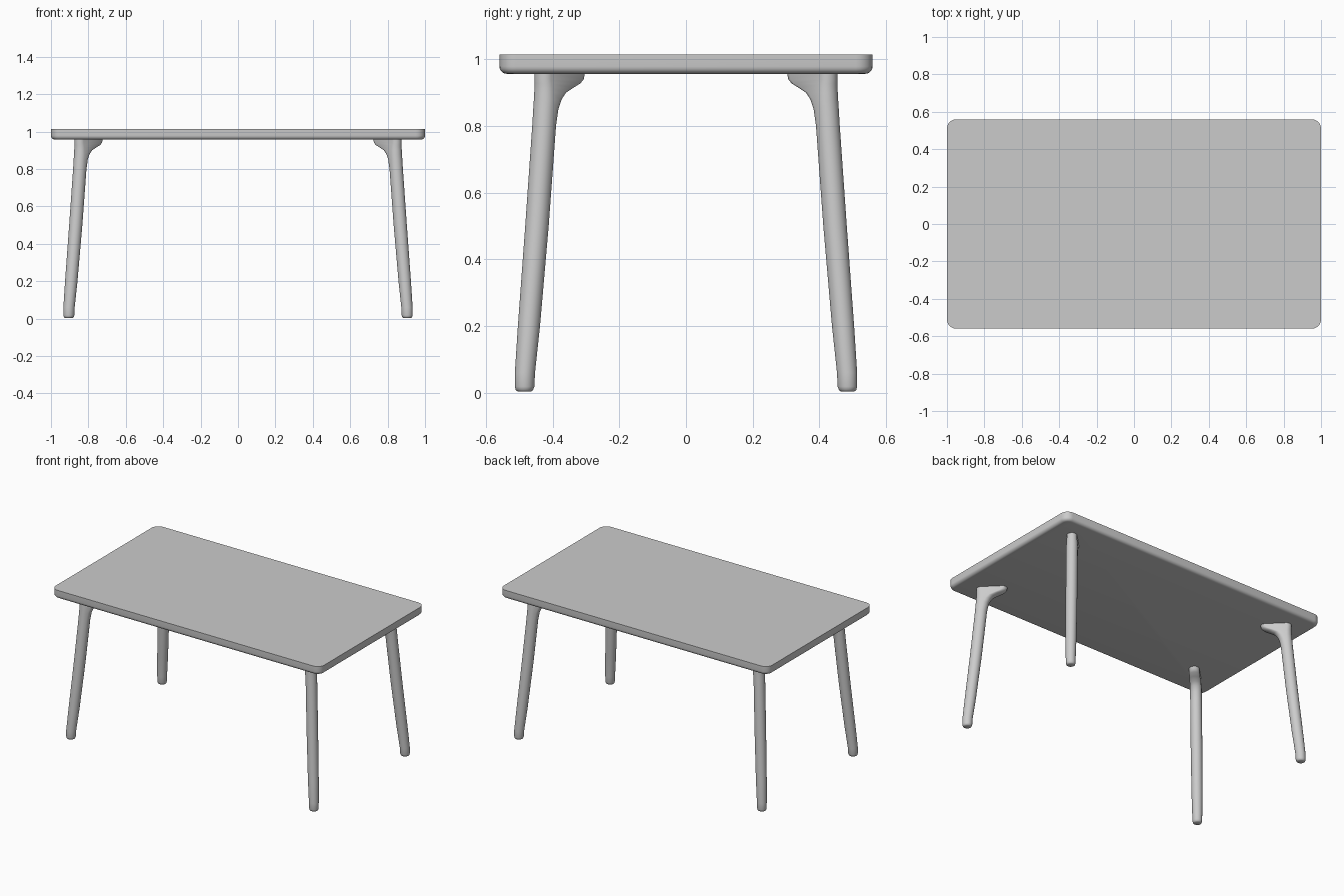
import bpy, bmesh, math
from mathutils import Vector

cube = bpy.data.objects.get("Cube")
if cube:
    bpy.data.objects.remove(cube, do_unlink=True)

GREY = (0.6, 0.6, 0.6, 1)
grey = bpy.data.materials.new("light grey")
grey.use_nodes = True
grey.diffuse_color = GREY
grey.node_tree.nodes["Principled BSDF"].inputs["Base Color"].default_value = GREY


def add_object(name, bm, angle):
    bmesh.ops.recalc_face_normals(bm, faces=bm.faces)
    mesh = bpy.data.meshes.new(name)
    bm.to_mesh(mesh)
    bm.free()
    mesh.materials.append(grey)
    obj = bpy.data.objects.new(name, mesh)
    bpy.context.collection.objects.link(obj)
    bpy.ops.object.select_all(action="DESELECT")
    obj.select_set(True)
    bpy.context.view_layer.objects.active = obj
    bpy.ops.object.shade_smooth_by_angle(angle=math.radians(angle))
    return obj


# Table top: slab with rounded corners and a softened lower rim
UNDERSIDE, SURFACE = 0.957, 1.015
bm = bmesh.new()
bmesh.ops.create_cube(bm, size=1)
for v in bm.verts:
    v.co = Vector((v.co.x * 2, v.co.y * 1.12, SURFACE if v.co.z > 0 else UNDERSIDE))
uprights = [e for e in bm.edges if abs(e.verts[0].co.z - e.verts[1].co.z) > 0.01]
bmesh.ops.bevel(bm, geom=uprights, offset=0.05, segments=6, profile=0.5, affect="EDGES")
rim = [e for e in bm.edges if all(v.co.z < UNDERSIDE + 0.001 for v in e.verts)]
bmesh.ops.bevel(bm, geom=rim, offset=0.022, segments=5, profile=0.5, affect="EDGES")
add_object("table_top", bm, 40)

# Leg profile: height, outer edge, inner edge, half width
PROFILE = [
    (0.003, 0.505, 0.465, 0.020),
    (0.007, 0.511, 0.459, 0.026),
    (0.018, 0.514, 0.455, 0.029),
    (0.06, 0.514, 0.453, 0.030),
    (0.2, 0.505, 0.438, 0.033),
    (0.5, 0.483, 0.412, 0.035),
    (0.8, 0.462, 0.390, 0.035),
    (0.85, 0.459, 0.383, 0.035),
    (0.88, 0.457, 0.373, 0.035),
    (0.9, 0.456, 0.360, 0.034),
    (0.915, 0.455, 0.338, 0.033),
    (0.928, 0.455, 0.317, 0.032),
    (0.94, 0.455, 0.307, 0.031),
    (0.96, 0.455, 0.303, 0.031),
]
SIDES = 24
X_SHIFT = 0.42  # legs stand this much further out along x than along y


def add_leg(name, sx, sy):
    bm = bmesh.new()
    rings = []
    for z, outer, inner, r in PROFILE:
        ring = []
        for i in range(SIDES):
            # Section stretches along the diagonal towards the table centre
            a = math.tau * (i + 0.5) / SIDES
            centre = outer - r if math.cos(a) > 0 else inner + r
            x = centre + X_SHIFT + r * math.cos(a + math.pi / 4)
            y = centre + r * math.sin(a + math.pi / 4)
            ring.append(bm.verts.new((sx * x, sy * y, z)))
        rings.append(ring)
    for low, high in zip(rings, rings[1:]):
        for i in range(SIDES):
            j = (i + 1) % SIDES
            bm.faces.new((low[i], low[j], high[j], high[i]))
    bm.faces.new(rings[0])
    bm.faces.new(rings[-1])
    add_object(name, bm, 60)


for side, sx in (("left", 1), ("right", -1)):
    for end, sy in (("front", -1), ("back", 1)):
        add_leg(f"{end}_{side}_leg", sx, sy)
